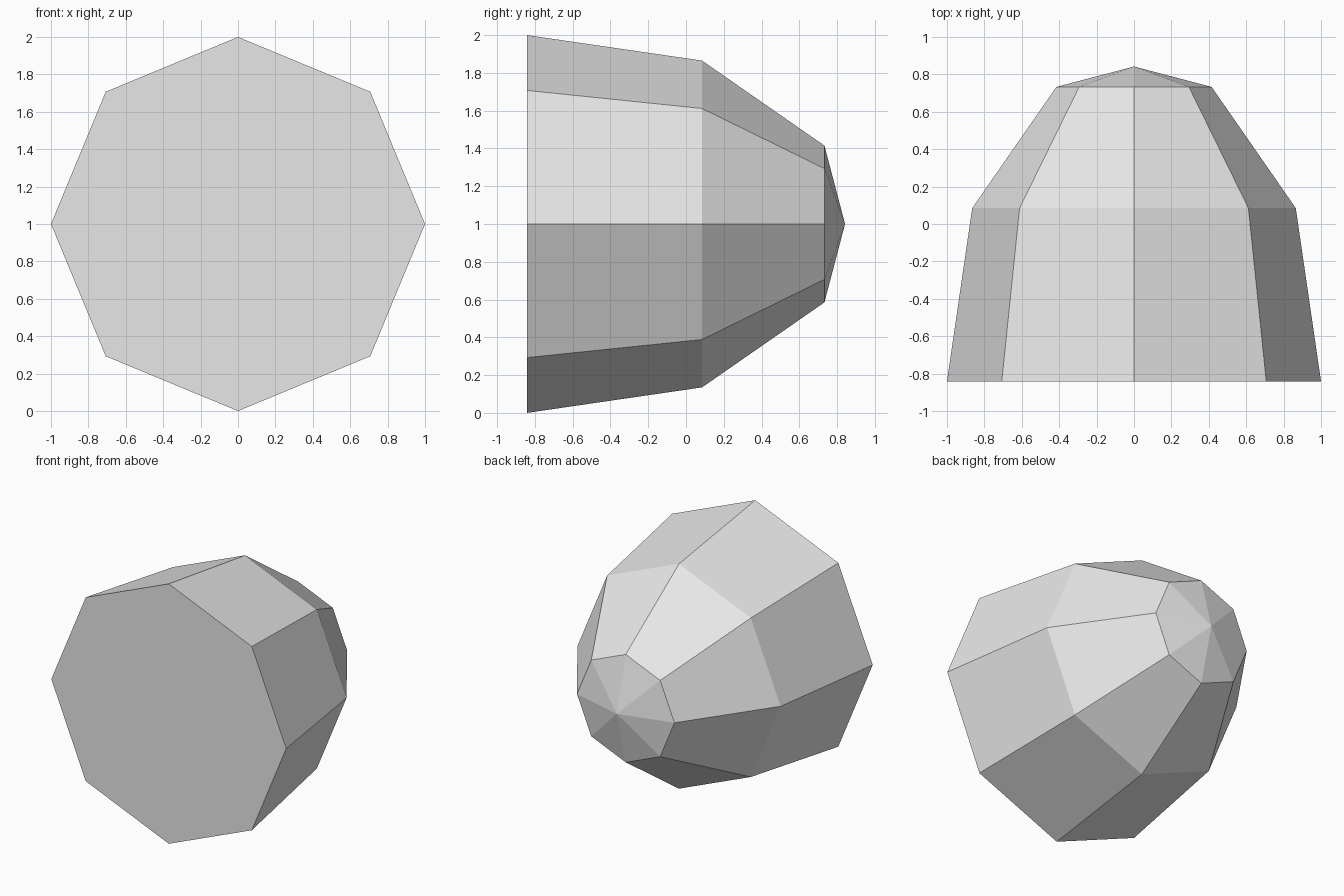
import bpy
import bmesh
from math import cos, sin, pi

cube = bpy.data.objects.get("Cube")
if cube:
    bpy.data.objects.remove(cube, do_unlink=True)

# One plain grey material
COLOUR = (0.8, 0.8, 0.8, 1.0)
grey = bpy.data.materials.new("light_grey")
grey.use_nodes = True
grey.diffuse_color = COLOUR
grey.node_tree.nodes["Principled BSDF"].inputs["Base Color"].default_value = COLOUR

# Profile of the tapered body: (depth along y, radius), ending in a point
SIDES = 8
PROFILE = [(-0.842, 1.0), (0.085, 0.865), (0.733, 0.415)]
TIP_Y = 0.842


def ring(bm, y, radius):
    angles = [2 * pi * i / SIDES for i in range(SIDES)]
    return [bm.verts.new((radius * cos(a), y, 1 + radius * sin(a))) for a in angles]


bm = bmesh.new()
rings = [ring(bm, y, r) for y, r in PROFILE]

# Flat front cap
bm.faces.new(rings[0])

# Side bands
for low, high in zip(rings, rings[1:]):
    for i in range(SIDES):
        j = (i + 1) % SIDES
        bm.faces.new((low[i], low[j], high[j], high[i]))

# Shallow pointed back
tip = bm.verts.new((0, TIP_Y, 1))
for i in range(SIDES):
    bm.faces.new((rings[-1][i], rings[-1][(i + 1) % SIDES], tip))

bmesh.ops.recalc_face_normals(bm, faces=bm.faces[:])
mesh = bpy.data.meshes.new("faceted_body")
bm.to_mesh(mesh)
bm.free()
mesh.materials.append(grey)
body = bpy.data.objects.new("faceted_body", mesh)
bpy.context.collection.objects.link(body)
